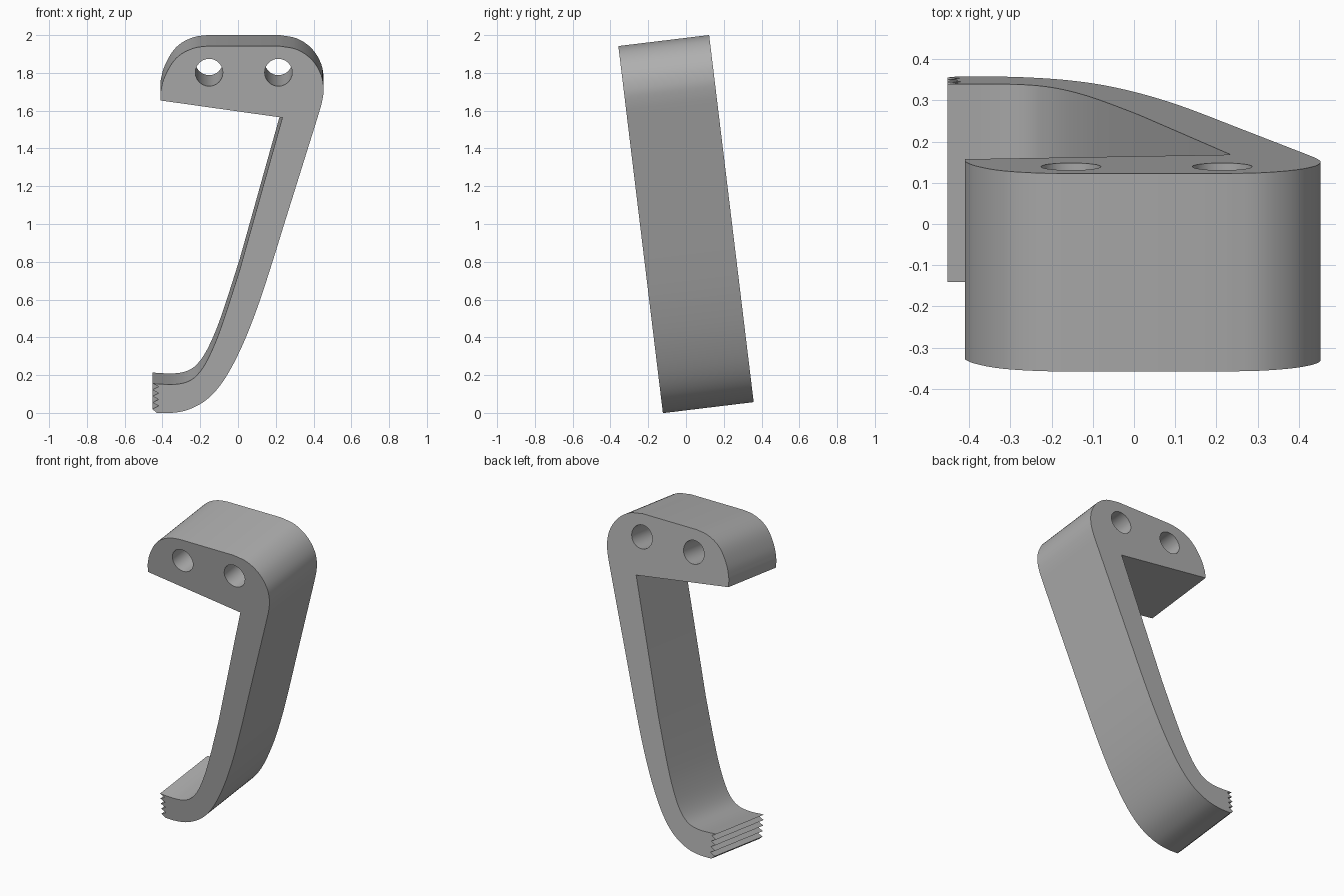
import bpy, bmesh, math
from mathutils import Vector

if "Cube" in bpy.data.objects:
    bpy.data.objects.remove(bpy.data.objects["Cube"], do_unlink=True)

TILT = math.radians(6.92)
DEPTH = 0.484
STRETCH = 1 / math.cos(TILT)

grey = bpy.data.materials.new("plain grey")
grey.use_nodes = True
colour = (0.43, 0.43, 0.43, 1)
grey.diffuse_color = colour
grey.node_tree.nodes["Principled BSDF"].inputs["Base Color"].default_value = colour


def smooth_path(points, steps=4):
    """Catmull-Rom curve through the points."""
    p = [Vector(q) for q in points]
    p = [2 * p[0] - p[1]] + p + [2 * p[-1] - p[-2]]
    out = []
    for a, b, c, d in zip(p, p[1:], p[2:], p[3:]):
        for i in range(steps):
            t = i / steps
            out.append(0.5 * (2 * b + (c - a) * t + (2 * a - 5 * b + 4 * c - d) * t * t
                              + (3 * b - a - 3 * c + d) * t ** 3))
    return out + [p[-2]]


def extrude_profile(name, profile, start, depth):
    """Solid prism from an x-z outline, running along y."""
    bm = bmesh.new()
    face = bm.faces.new([bm.verts.new((x, start, z * STRETCH)) for x, z in profile])
    grown = bmesh.ops.extrude_face_region(bm, geom=[face], use_keep_orig=True)["geom"]
    moved = [v for v in grown if isinstance(v, bmesh.types.BMVert)]
    bmesh.ops.translate(bm, verts=moved, vec=(0, depth, 0))
    bmesh.ops.recalc_face_normals(bm, faces=bm.faces)
    mesh = bpy.data.meshes.new(name)
    bm.to_mesh(mesh)
    bm.free()
    mesh.materials.append(grey)
    obj = bpy.data.objects.new(name, mesh)
    bpy.context.collection.objects.link(obj)
    return obj


# Outline: rounded head, long arm, hooked foot
head = smooth_path([(-0.41, 1.70), (-0.392, 1.77), (-0.35, 1.85), (-0.30, 1.90),
                    (-0.23, 1.932), (-0.16, 1.942)])
shoulder = smooth_path([(0.22, 1.942), (0.315, 1.923), (0.393, 1.868), (0.44, 1.79),
                        (0.453, 1.71), (0.443, 1.64), (0.42, 1.56)])
outer_arm = smooth_path([(0.24, 0.985), (0.17, 0.76), (0.10, 0.55), (0.02, 0.35),
                         (-0.07, 0.18), (-0.16, 0.075), (-0.26, 0.018),
                         (-0.35, 0.0), (-0.43, 0.0)])
inner_arm = smooth_path([(-0.453, 0.155), (-0.335, 0.151), (-0.25, 0.173),
                         (-0.185, 0.24), (-0.125, 0.36), (-0.07, 0.51), (0.01, 0.76)])

# Gripping teeth on the tip of the foot
teeth = []
for i in range(4):
    z = 0.02 + i * 0.034
    teeth += [(-0.453, z), (-0.42, z + 0.017)]

outline = ([(-0.41, 1.654)] + head + shoulder + outer_arm + teeth + inner_arm
           + [(0.235, 1.563)])
bracket = extrude_profile("hook_bracket", outline, 0, DEPTH)

# Two through holes in the head
for x in (-0.153, 0.214):
    ring = [(x + 0.073 * math.cos(a), 1.802 + 0.073 * math.sin(a) / STRETCH)
            for a in (2 * math.pi * i / 24 for i in range(24))]
    cutter = extrude_profile("hole_cutter", ring, -0.1, DEPTH + 0.2)
    cutter.hide_render = True
    cut = bracket.modifiers.new("screw hole", "BOOLEAN")
    cut.operation = "DIFFERENCE"
    cut.solver = "EXACT"
    cut.object = cutter
    bpy.context.view_layer.objects.active = bracket
    bpy.ops.object.modifier_apply(modifier=cut.name)
    bpy.data.objects.remove(cutter, do_unlink=True)

# Lean the whole bracket forward
bracket.rotation_euler.x = TILT
bracket.location.y = -0.1224

bpy.ops.object.select_all(action="DESELECT")
bracket.select_set(True)
bpy.context.view_layer.objects.active = bracket
bpy.ops.object.shade_smooth_by_angle(angle=math.radians(25))
